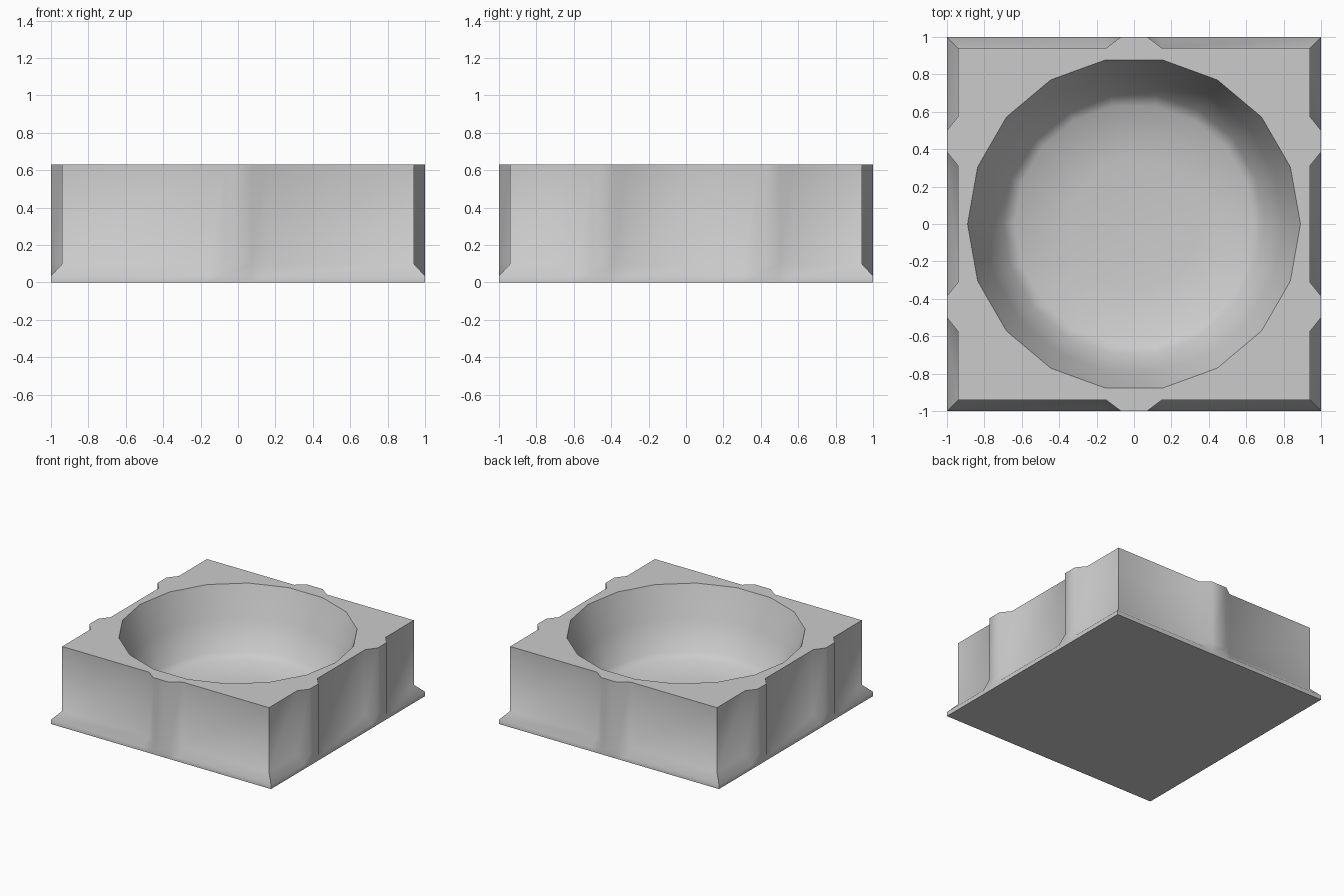
import bpy, bmesh
from math import sin, cos, radians

if "Cube" in bpy.data.objects:
    bpy.data.objects.remove(bpy.data.objects["Cube"])

TOP = 0.63
IN, OUT = 0.94, 1.0
SIDES = 18

# Quarter outline with one side rib and half of the middle rib, mirrored four ways
quarter = [(IN, 0.31), (OUT, 0.385), (OUT, 0.50), (IN, 0.575),
           (IN, IN), (0.15, IN), (0.07, OUT)]


def flip(points, sx, sy):
    pts = [(x * sx, y * sy) for x, y in points]
    return pts[::-1] if sx * sy < 0 else pts


outline = (quarter + flip(quarter, -1, 1)
           + flip(quarter, -1, -1) + flip(quarter, 1, -1))


def flange(v):
    # Push wall coordinates out to the base flange
    return (OUT if v > 0 else -OUT) if abs(v) >= IN else v


foot = [(flange(x), flange(y)) for x, y in outline]

bm = bmesh.new()


def ring(points, z):
    return [bm.verts.new((x, y, z)) for x, y in points]


def skin(a, b):
    n = len(a)
    for i in range(n):
        j = (i + 1) % n
        bm.faces.new((a[i], a[j], b[j], b[i]))


# Outer walls, sloped skirt, flange edge and underside
outer = [ring(foot, 0), ring(foot, 0.035), ring(outline, 0.10), ring(outline, TOP)]
for low, high in zip(outer, outer[1:]):
    skin(low, high)
bm.faces.new(outer[0][::-1])

# Round bowl: steep wall, small fillet, shallow dished floor
profile = [(0.89, TOP), (0.80, 0.38), (0.70, 0.155), (0.64, 0.115), (0.35, 0.08)]
circle = [(cos(radians(360 / SIDES * i)), sin(radians(360 / SIDES * i)))
          for i in range(SIDES)]
bowl = [ring([(x * r, y * r) for x, y in circle], z) for r, z in profile]
for high, low in zip(bowl, bowl[1:]):
    skin(high, low)
centre = bm.verts.new((0, 0, 0.07))
for i in range(SIDES):
    bm.faces.new((bowl[-1][i], bowl[-1][(i + 1) % SIDES], centre))

# Flat top between the outline and the bowl rim
edges = [bm.edges.get((loop[i], loop[(i + 1) % len(loop)]))
         for loop in (outer[-1], bowl[0]) for i in range(len(loop))]
bmesh.ops.triangle_fill(bm, use_beauty=True, edges=edges, normal=(0, 0, 1))
bmesh.ops.recalc_face_normals(bm, faces=bm.faces[:])

mesh = bpy.data.meshes.new("basin_block")
bm.to_mesh(mesh)
bm.free()
block = bpy.data.objects.new("basin_block", mesh)
bpy.context.collection.objects.link(block)
bpy.context.view_layer.objects.active = block
block.select_set(True)
bpy.ops.object.shade_smooth_by_angle(angle=radians(50))
